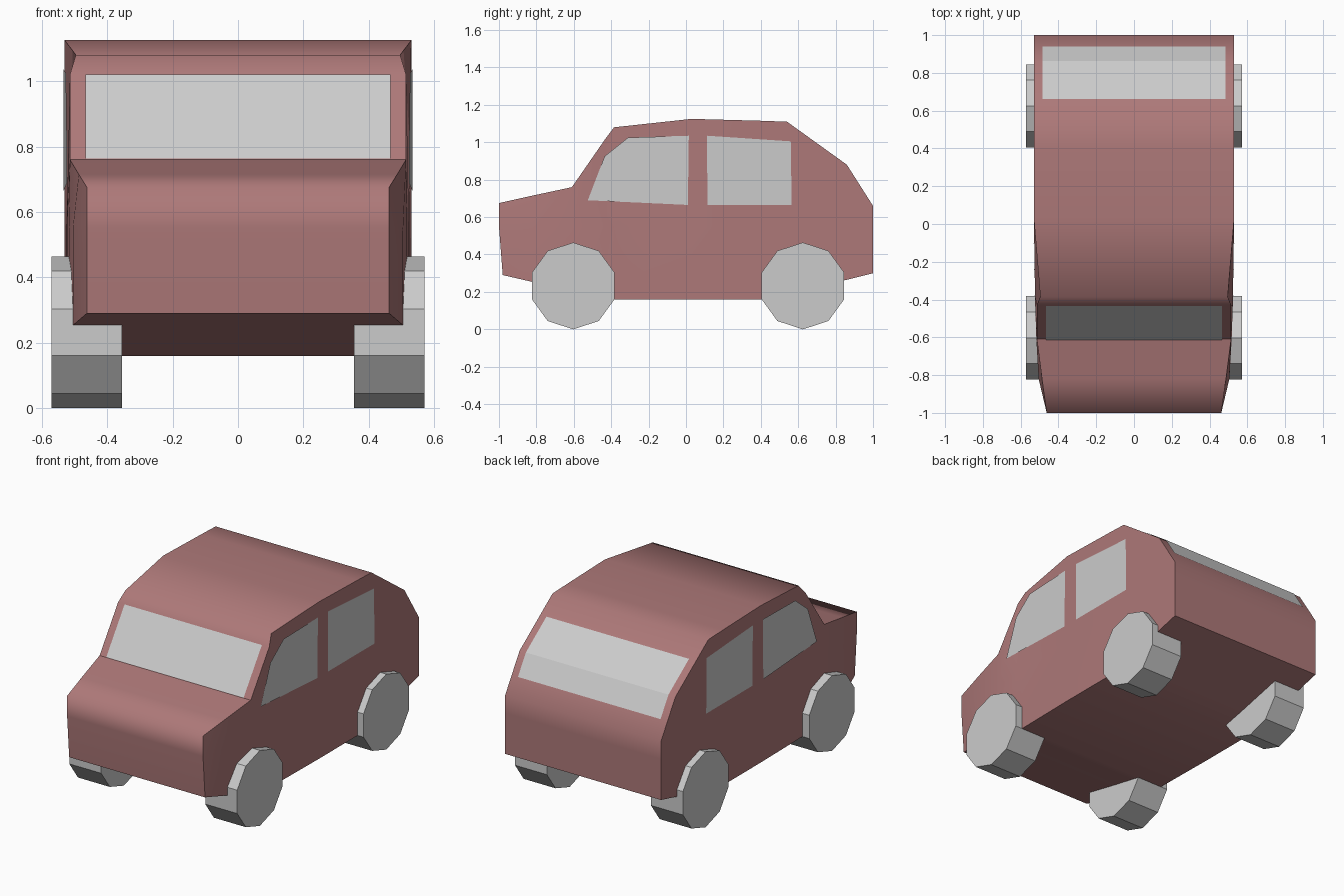
import bpy, bmesh, math
from mathutils import Matrix

if "Cube" in bpy.data.objects:
    bpy.data.objects.remove(bpy.data.objects["Cube"])


def finish(bm, name, mat=None):
    bmesh.ops.recalc_face_normals(bm, faces=bm.faces)
    me = bpy.data.meshes.new(name)
    bm.to_mesh(me)
    bm.free()
    ob = bpy.data.objects.new(name, me)
    bpy.context.collection.objects.link(ob)
    if mat:
        me.materials.append(mat)
    return ob


def polygon(bm, pts):
    return bm.faces.new([bm.verts.new(p) for p in pts])


paint = bpy.data.materials.new("body_paint")
paint.diffuse_color = (0.42, 0.19, 0.19, 1)
paint.use_nodes = True
paint.node_tree.nodes["Principled BSDF"].inputs["Base Color"].default_value = paint.diffuse_color

# Body stations: y, top z, bottom z, half width at top, half width below belt
STATIONS = [
    (-1.0, 0.675, 0.29, 0.462, 0.462),
    (-0.82, 0.715, 0.253, 0.487, 0.505),
    (-0.61, 0.76, 0.207, 0.514, 0.517),
    (-0.43, 1.02, 0.17, 0.514, 0.523),
    (-0.385, 1.08, 0.16, 0.496, 0.524),
    (0.03, 1.125, 0.16, 0.53, 0.53),
    (0.40, 1.115, 0.16, 0.53, 0.53),
    (0.54, 1.11, 0.19, 0.53, 0.53),
    (0.86, 0.88, 0.265, 0.53, 0.53),
    (1.0, 0.66, 0.30, 0.53, 0.53),
]
BELT = 0.55


def build_body():
    bm = bmesh.new()
    rings = []
    for y, zt, zb, wt, wb in STATIONS:
        yb = -0.98 if y == -1.0 else y
        rings.append([bm.verts.new(p) for p in (
            (wb, yb, zb), (wb, y, BELT), (wt, y, zt),
            (-wt, y, zt), (-wb, y, BELT), (-wb, yb, zb))])
    for a, b in zip(rings, rings[1:]):
        for i in range(6):
            j = (i + 1) % 6
            bm.faces.new((a[i], a[j], b[j], b[i]))
    # front and rear panels, split at the belt
    for r in (rings[0], rings[-1]):
        bm.faces.new((r[0], r[1], r[4], r[5]))
        bm.faces.new((r[1], r[2], r[3], r[4]))
    bmesh.ops.recalc_face_normals(bm, faces=bm.faces)

    def kind(f):
        if abs(f.normal.x) > 0.7:
            return "side"
        return "floor" if f.normal.z < -0.5 else "shell"

    # smooth shell, with sharp side, floor and cowl edges
    for f in bm.faces:
        f.smooth = True
    for e in bm.edges:
        f, g = e.link_faces
        concave_cowl = kind(f) == "shell" and e.calc_face_angle_signed() < -0.3
        e.smooth = kind(f) == kind(g) and not concave_cowl
    return finish(bm, "car_body", paint)


build_body()

# Windscreen, lifted slightly off the body
GAP = 0.003
bm = bmesh.new()
polygon(bm, [(-0.467, -0.61 - GAP, 0.763), (0.467, -0.61 - GAP, 0.763),
             (0.467, -0.432 - GAP, 1.02), (-0.467, -0.432 - GAP, 1.02)])
finish(bm, "windscreen")

# Rear window, folded over the tail
bm = bmesh.new()
rows = [[bm.verts.new((x, y + GAP, z + GAP)) for x in (-0.485, 0.485)]
        for y, z in ((0.66, 1.024), (0.86, 0.88), (0.937, 0.759))]
for a, b in zip(rows, rows[1:]):
    bm.faces.new((a[0], a[1], b[1], b[0]))
finish(bm, "rear_window")

# Side windows (y, z outlines), following the taper of the body
SIDE_WINDOWS = {
    "front_side_window": [(-0.525, 0.69), (-0.435, 0.925), (-0.31, 1.025),
                          (0.015, 1.035), (0.01, 0.665)],
    "rear_side_window": [(0.112, 1.035), (0.56, 1.005),
                         (0.565, 0.665), (0.115, 0.665)],
}
for side, tag in ((1, "right"), (-1, "left")):
    for name, outline in SIDE_WINDOWS.items():
        bm = bmesh.new()
        f = polygon(bm, [(side * (0.53 + GAP + 0.02 * min(0, y)), y, z)
                         for y, z in outline])
        f.normal_update()
        ob = finish(bm, f"{name}_{tag}")
        if ob.data.polygons[0].normal.x * side < 0:
            ob.data.flip_normals()

    # Ten-sided wheels
    for y, end in ((-0.603, "front"), (0.625, "rear")):
        bm = bmesh.new()
        turn = Matrix.Rotation(math.pi / 2, 4, 'Y') @ Matrix.Rotation(math.pi / 2, 4, 'Z')
        bmesh.ops.create_cone(
            bm, cap_ends=True, segments=10, radius1=0.232, radius2=0.232, depth=0.217,
            matrix=Matrix.Translation((side * 0.4625, y, 0.232)) @ turn)
        finish(bm, f"{end}_wheel_{tag}")
